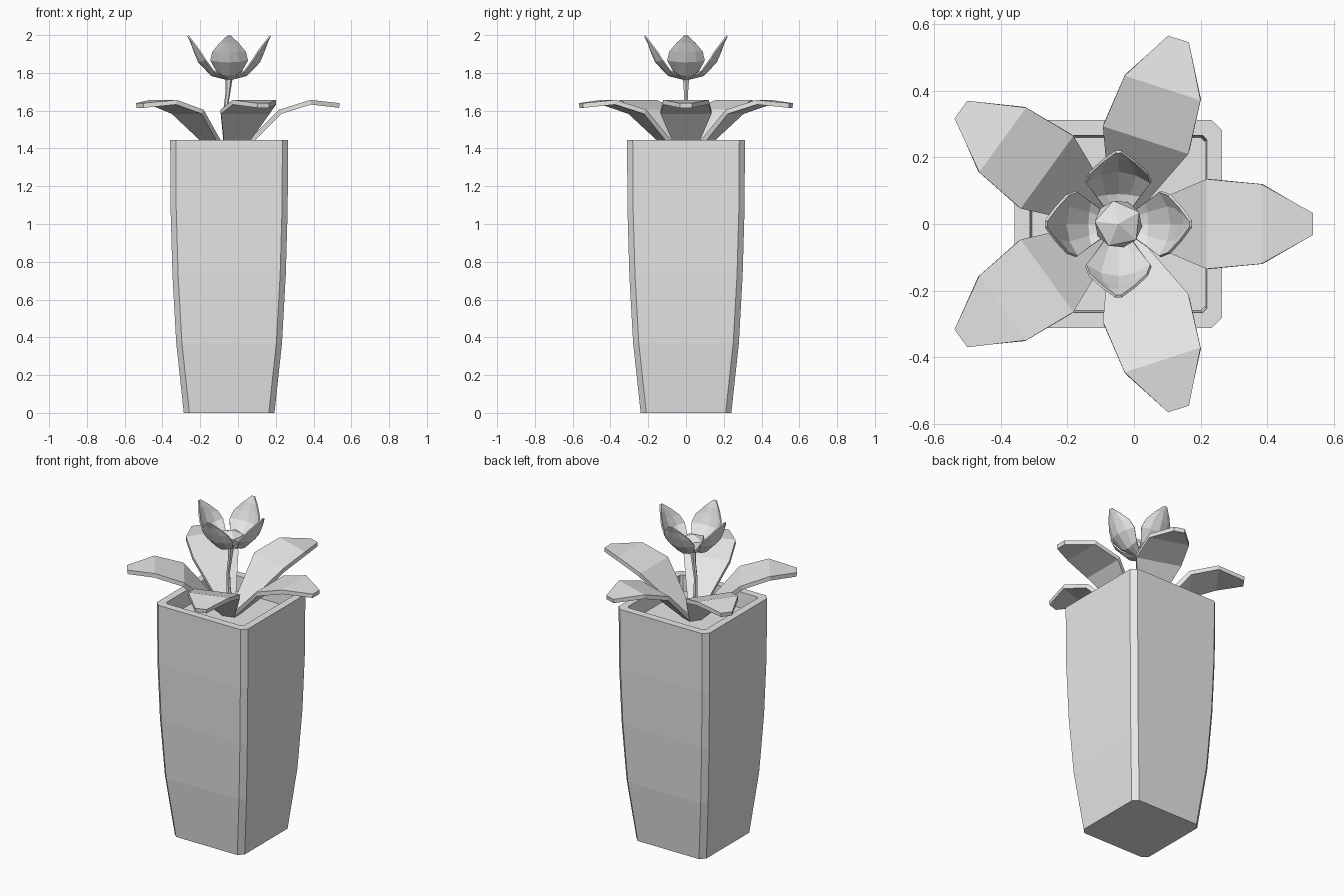
import bpy
import bmesh
import math
from mathutils import Matrix, Vector

if "Cube" in bpy.data.objects:
    bpy.data.objects.remove(bpy.data.objects["Cube"])

CENTRE = Vector((-0.047, 0, 0))

grey = bpy.data.materials.new("plain_grey")
grey.use_nodes = True
grey.diffuse_color = (0.8, 0.8, 0.8, 1)
grey.node_tree.nodes["Principled BSDF"].inputs["Base Color"].default_value = (0.8, 0.8, 0.8, 1)


def finish(name, bm, angle=0.0):
    """Turn a bmesh into a flat-shaded object on the plant's axis."""
    mesh = bpy.data.meshes.new(name)
    bm.to_mesh(mesh)
    bm.free()
    mesh.materials.append(grey)
    obj = bpy.data.objects.new(name, mesh)
    obj.location = CENTRE
    obj.rotation_euler.z = angle
    bpy.context.collection.objects.link(obj)
    return obj


def loft(name, rings):
    """Join closed rings of equal length and cap both ends."""
    bm = bmesh.new()
    loops = [[bm.verts.new(p) for p in ring] for ring in rings]
    for a, b in zip(loops, loops[1:]):
        for i in range(len(a)):
            j = (i + 1) % len(a)
            bm.faces.new((a[i], a[j], b[j], b[i]))
    bm.faces.new(loops[0][::-1])
    bm.faces.new(loops[-1])
    bmesh.ops.recalc_face_normals(bm, faces=bm.faces)
    return finish(name, bm)


def sheet(name, rows, thickness, angle):
    """Skin rows of points running outward, thickened on the underside."""
    bm = bmesh.new()
    grid = [[bm.verts.new(p) for p in row] for row in rows]
    for a, b in zip(grid, grid[1:]):
        for i in range(len(a) - 1):
            bm.faces.new((a[i], b[i], b[i + 1], a[i + 1]))
    obj = finish(name, bm, angle)
    solid = obj.modifiers.new("thickness", "SOLIDIFY")
    solid.thickness = thickness
    solid.offset = -1
    return obj


def square(half, cut, z):
    """Square ring with cut corners."""
    k = half - cut
    corner = [(half, -k), (half, k)]
    ring = []
    for q in range(4):
        turn = Matrix.Rotation(q * math.pi / 2, 3, "Z")
        ring += [turn @ Vector((x, y, z)) for x, y in corner]
    return ring


# Tapered pot with chamfered corners, an open rim and a sunken soil floor
pot_profile = [(0.24, 0), (0.28, 0.37), (0.3, 0.73), (0.31, 1.08), (0.312, 1.445)]
pot_rings = [square(h, 0.03, z) for h, z in pot_profile]
pot_rings += [square(0.266, 0.012, 1.445), square(0.26, 0.012, 1.35)]
loft("pot", pot_rings)

# Five broad bent leaves: reach, height, half width
leaf_rows = [(0.03, 1.37, 0.035), (0.265, 1.605, 0.135),
             (0.43, 1.657, 0.12), (0.585, 1.64, 0.033)]
for n in range(5):
    sheet(f"leaf_{n + 1}", [[(r, -w, z), (r, w, z)] for r, z, w in leaf_rows],
          0.025, n * math.tau / 5)

# Slightly bowed stem: x offset, height, radius
stem_path = [(0, 1.34, 0.022), (-0.018, 1.5, 0.014), (-0.02, 1.6, 0.011),
             (-0.006, 1.7, 0.013), (0, 1.78, 0.02)]
loft("stem", [[(x + r * math.cos(i * math.tau / 6), r * math.sin(i * math.tau / 6), z)
               for i in range(6)] for x, z, r in stem_path])

# Four cupped petals: reach, height, half width, inward fold, upward fold
petal_rows = [(0.008, 1.77, 0.012, 0, 0), (0.09, 1.79, 0.065, 0.008, 0.025),
              (0.157, 1.86, 0.096, 0.035, 0.01), (0.18, 1.915, 0.085, 0.03, 0),
              (0.196, 1.96, 0.048, 0.012, 0), (0.214, 1.998, 0.008, 0, 0)]
across = (-1, -0.55, 0, 0.55, 1)
for n in range(4):
    rows = [[(r - fold * t * t, w * t, z + lift * t * t) for t in across]
            for r, z, w, fold, lift in petal_rows]
    sheet(f"petal_{n + 1}", rows, 0.008, n * math.pi / 2)

# Faceted bud between the petals
bud = bmesh.new()
bmesh.ops.create_icosphere(bud, subdivisions=1, radius=0.08)
bmesh.ops.scale(bud, vec=(1, 1, 0.6), verts=bud.verts)
bmesh.ops.translate(bud, vec=(0, 0, 1.82), verts=bud.verts)
finish("flower_bud", bud, math.radians(30))
